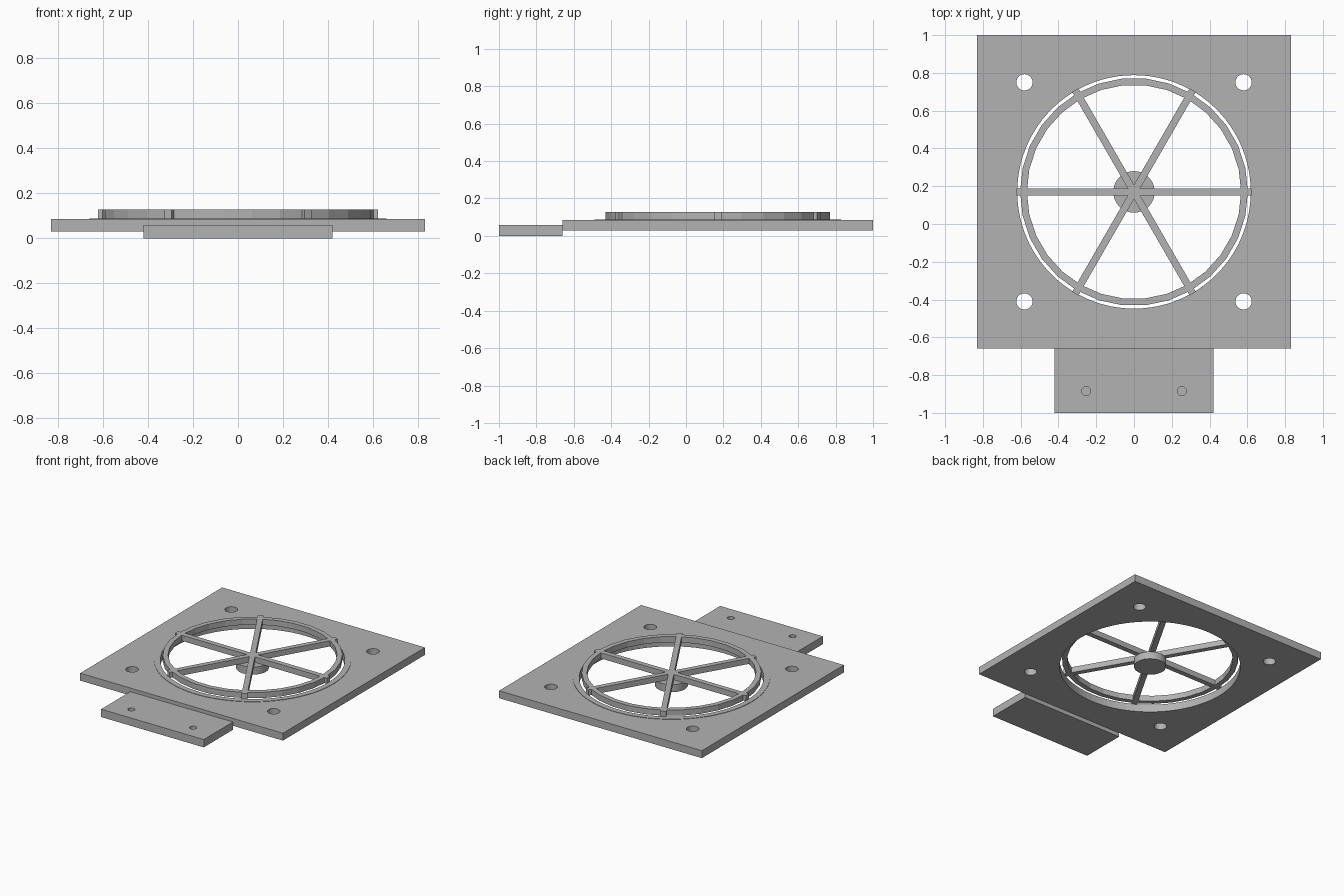
import bpy, math

cube = bpy.data.objects.get("Cube")
if cube:
    bpy.data.objects.remove(cube, do_unlink=True)

CY = 0.17                      # fan centre on y
BOTTOM, TOP, GUARD_TOP = 0.03, 0.085, 0.127

grey = bpy.data.materials.new("light_grey")
grey.use_nodes = True
colour = (0.45, 0.45, 0.45, 1)
grey.diffuse_color = colour
grey.node_tree.nodes["Principled BSDF"].inputs["Base Color"].default_value = colour


def finish(obj, name):
    obj.name = obj.data.name = name
    obj.data.materials.clear()
    obj.data.materials.append(grey)
    return obj


def box(name, x, y, z, angle=0):
    """Box from (low, high) ranges, turned about the fan centre."""
    verts = [(a, b, c) for c in z for a, b in
             ((x[0], y[0]), (x[1], y[0]), (x[1], y[1]), (x[0], y[1]))]
    faces = [(3, 2, 1, 0), (4, 5, 6, 7)]
    faces += [(i, (i + 1) % 4, (i + 1) % 4 + 4, i + 4) for i in range(4)]
    mesh = bpy.data.meshes.new(name)
    mesh.from_pydata(verts, [], faces)
    obj = bpy.data.objects.new(name, mesh)
    bpy.context.collection.objects.link(obj)
    if angle:
        obj.rotation_euler.z = angle
    return finish(obj, name)


def disc(name, x, y, r, z, sides):
    bpy.ops.mesh.primitive_cylinder_add(
        vertices=sides, radius=r, depth=z[1] - z[0],
        location=(x, y, (z[0] + z[1]) / 2))
    return finish(bpy.context.object, name)


def ring(name, r_in, r_out, z, sides):
    """Square-section ring around the fan centre."""
    section = [(r_in, z[0]), (r_out, z[0]), (r_out, z[1]), (r_in, z[1])]
    verts, faces = [], []
    for i in range(sides):
        a = math.tau * i / sides
        verts += [(r * math.cos(a), CY + r * math.sin(a), h) for r, h in section]
        j = (i + 1) % sides
        for k in range(4):
            n = (k + 1) % 4
            faces.append((i * 4 + k, j * 4 + k, j * 4 + n, i * 4 + n))
    mesh = bpy.data.meshes.new(name)
    mesh.from_pydata(verts, [], [f[::-1] for f in faces])
    obj = bpy.data.objects.new(name, mesh)
    bpy.context.collection.objects.link(obj)
    return finish(obj, name)


def cut(target, x, y, r, z, sides):
    """Bore a round hole in the target."""
    cutter = disc("cutter", x, y, r, z, sides)
    cutter.hide_render = True
    mod = target.modifiers.new("hole", "BOOLEAN")
    mod.operation, mod.solver, mod.object = "DIFFERENCE", "EXACT", cutter
    bpy.context.view_layer.objects.active = target
    bpy.ops.object.modifier_apply(modifier=mod.name)
    bpy.data.objects.remove(cutter, do_unlink=True)


# Square mounting plate with the fan opening and corner screw holes
plate = box("mounting_plate", (-0.83, 0.83), (-0.66, 1.0), (BOTTOM, TOP))
cut(plate, 0, CY, 0.618, (-0.1, 0.3), 90)
for sx in (-1, 1):
    for sy in (-1, 1):
        cut(plate, sx * 0.58, CY + sy * 0.58, 0.043, (-0.1, 0.3), 40)

# Lower front tab with two blind screw holes
tab = box("front_tab", (-0.42, 0.42), (-1.0, -0.66), (0, 0.058))
for sx in (-1, 1):
    cut(tab, sx * 0.253, -0.885, 0.024, (0.02, 0.2), 30)

# Thin raised lip around the opening
ring("opening_lip", 0.62, 0.66, (TOP - 0.005, TOP + 0.003), 90)

# Guard ring, hub and three bars forming six spokes
ring("guard_ring", 0.567, 0.603, (TOP, GUARD_TOP), 30)
disc("hub", 0, CY, 0.11, (BOTTOM, TOP + 0.001), 30)
for i in range(3):
    bar = box("guard_spoke", (-0.622, 0.622), (-0.019, 0.019),
              (TOP, GUARD_TOP), i * math.pi / 3)
    bar.location.y = CY
